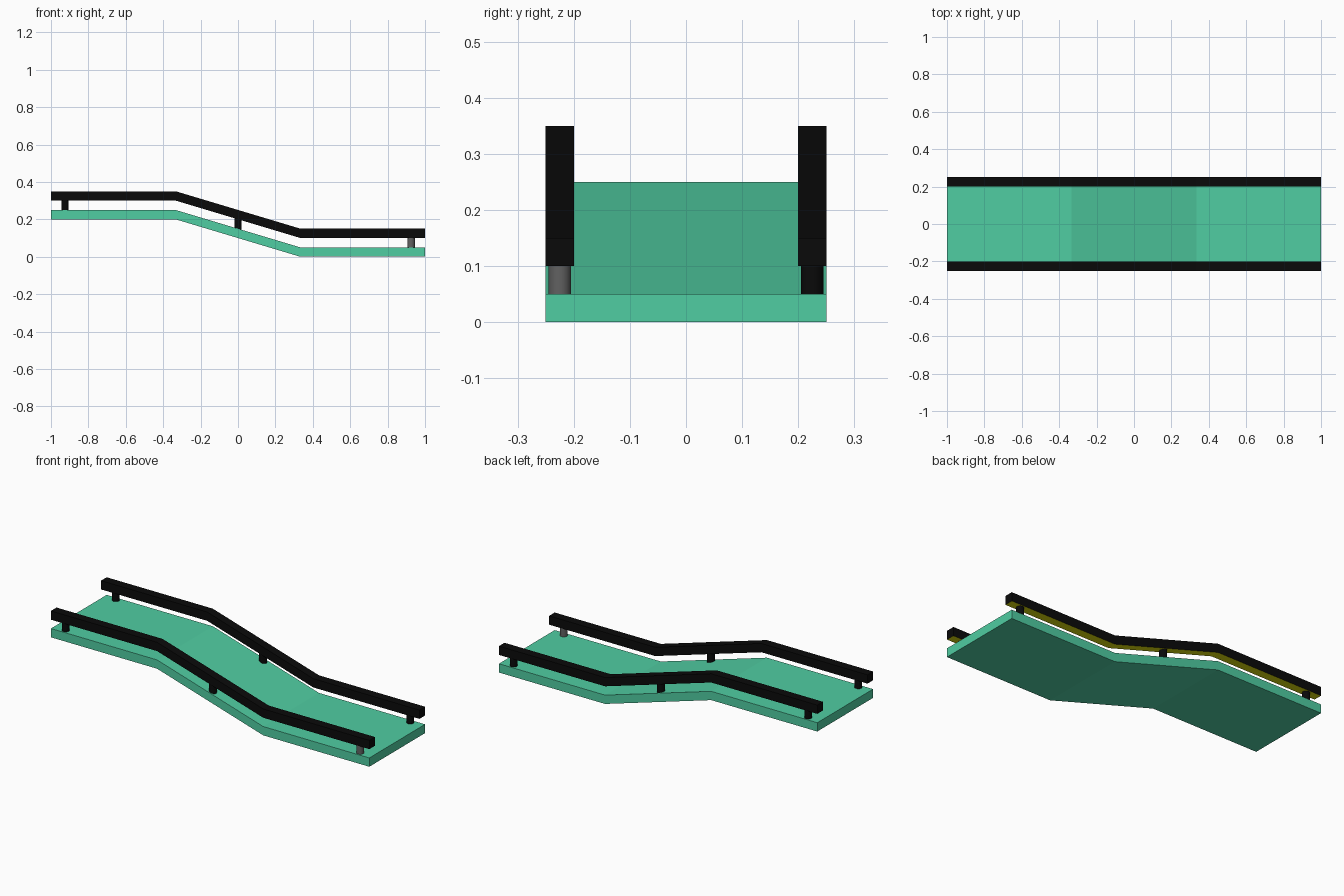
import bpy, bmesh

if "Cube" in bpy.data.objects:
    bpy.data.objects.remove(bpy.data.objects["Cube"])

def material(name, rgb):
    m = bpy.data.materials.new(name)
    m.diffuse_color = (*rgb, 1)
    m.use_nodes = True
    m.node_tree.nodes["Principled BSDF"].inputs["Base Color"].default_value = m.diffuse_color
    return m

GREEN = material("green", (0.08, 0.61, 0.36))
BLACK = material("black", (0.003, 0.003, 0.003))
YELLOW = material("yellow", (0.7, 0.7, 0.003))
STEEL = material("steel", (0.12, 0.12, 0.12))

# Walking surface line seen from the front (x, z)
PATH = [(-1, 0.25), (-1/3, 0.25), (1/3, 0.05), (1, 0.05)]

def strip(name, low, high, y0, y1, mats):
    """Band following PATH between two height offsets, extruded in y."""
    outline = [(x, z + low) for x, z in PATH] + [(x, z + high) for x, z in reversed(PATH)]
    bm = bmesh.new()
    face = bm.faces.new([bm.verts.new((x, y0, z)) for x, z in outline])
    ext = bmesh.ops.extrude_face_region(bm, geom=[face])
    verts = [g for g in ext["geom"] if isinstance(g, bmesh.types.BMVert)]
    bmesh.ops.translate(bm, verts=verts, vec=(0, y1 - y0, 0))
    bmesh.ops.recalc_face_normals(bm, faces=bm.faces)
    for f in bm.faces:
        if len(mats) > 1 and f.normal.z < -0.5:
            f.material_index = 1
    me = bpy.data.meshes.new(name)
    bm.to_mesh(me)
    bm.free()
    for m in mats:
        me.materials.append(m)
    ob = bpy.data.objects.new(name, me)
    bpy.context.collection.objects.link(ob)
    return ob

def post(name, x, y, z0, z1, mat):
    bpy.ops.mesh.primitive_cylinder_add(vertices=32, radius=0.02, depth=z1 - z0,
                                        location=(x, y, (z0 + z1) / 2))
    ob = bpy.context.object
    ob.name = name
    ob.data.materials.append(mat)
    bpy.ops.object.shade_smooth_by_angle()

# Sloping deck
strip("deck", -0.05, 0, -0.25, 0.25, [GREEN])

# Handrails with yellow undersides, each on three short posts
for side, s in (("front", -1), ("back", 1)):
    yc = s * 0.225
    strip(f"{side}_rail", 0.05, 0.10, yc - 0.025, yc + 0.025, [BLACK, YELLOW])
    post(f"{side}_upper_post", -0.925, yc, 0.25, 0.30, BLACK)
    post(f"{side}_middle_post", 0, yc, 0.144, 0.206, BLACK)
    post(f"{side}_lower_post", 0.925, yc, 0.05, 0.10, STEEL if s < 0 else BLACK)
